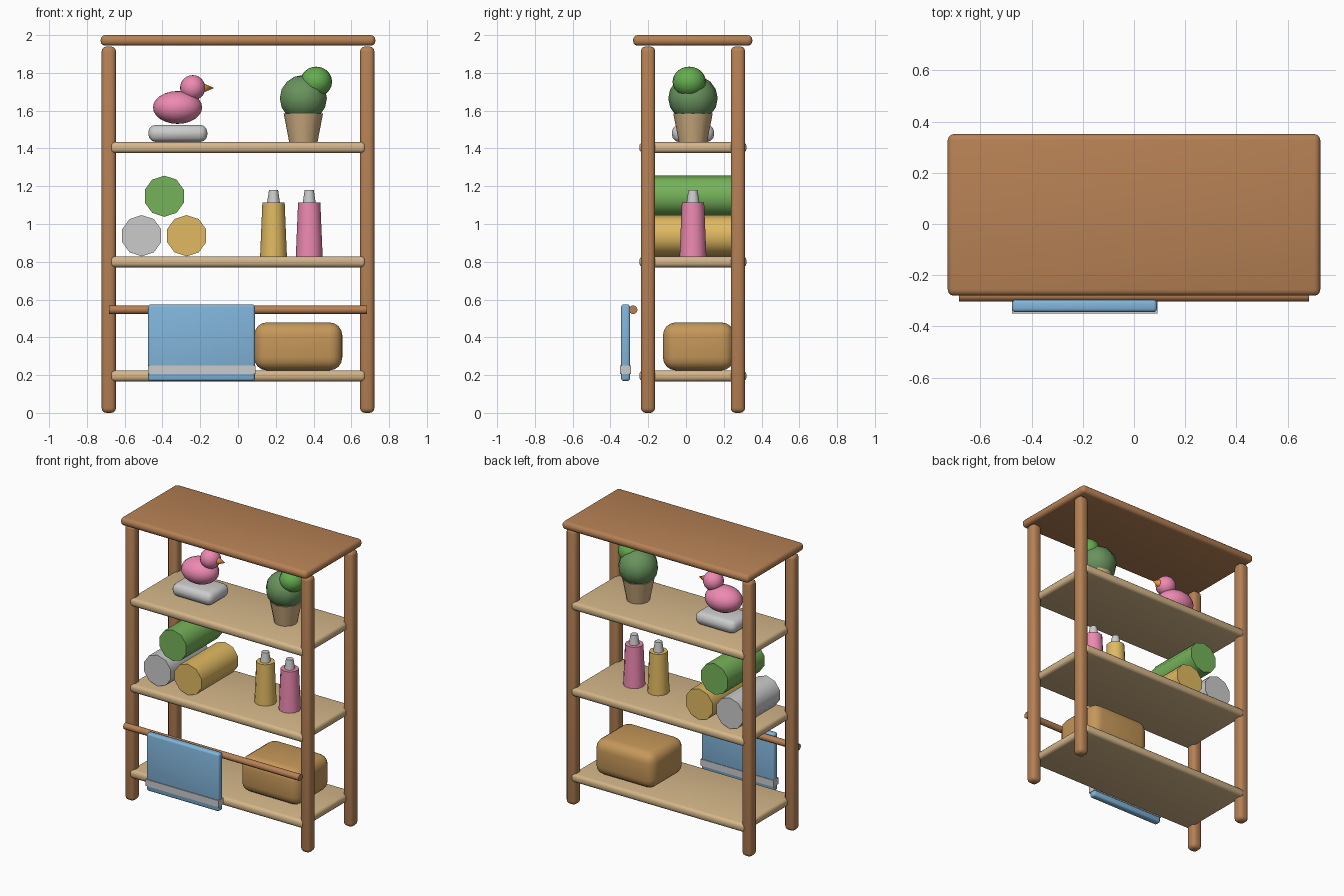
import bpy
from math import radians, pi

if "Cube" in bpy.data.objects:
    bpy.data.objects.remove(bpy.data.objects["Cube"])

YC = 0.037  # depth centre of the rack


def colour(name, r, g, b):
    m = bpy.data.materials.new(name)
    m.diffuse_color = (r, g, b, 1)
    m.use_nodes = True
    m.node_tree.nodes["Principled BSDF"].inputs["Base Color"].default_value = m.diffuse_color
    return m


dark_wood = colour("dark_wood", 0.47, 0.22, 0.09)
light_wood = colour("light_wood", 0.66, 0.47, 0.25)
pink = colour("pink", 0.85, 0.25, 0.44)
orange = colour("orange", 0.85, 0.32, 0.06)
leaf = colour("leaf", 0.14, 0.29, 0.11)
bright_green = colour("bright_green", 0.13, 0.42, 0.08)
clay = colour("clay", 0.62, 0.42, 0.22)
yellow = colour("yellow", 0.75, 0.49, 0.12)
green = colour("green", 0.18, 0.45, 0.10)
blue = colour("blue", 0.22, 0.46, 0.70)
tan = colour("tan", 0.56, 0.31, 0.10)


def finish(name, mat, angle=40):
    o = bpy.context.object
    o.name = name
    if mat:
        o.data.materials.append(mat)
    bpy.ops.object.shade_smooth_by_angle(angle=radians(angle))
    return o


def box(name, x, y, z, mat=None, bevel=0.0, segments=3):
    """Rounded box from (min, max) ranges."""
    bpy.ops.mesh.primitive_cube_add(size=1, location=[(a + b) / 2 for a, b in (x, y, z)])
    bpy.context.object.scale = [b - a for a, b in (x, y, z)]
    bpy.ops.object.transform_apply(location=False, rotation=False, scale=True)
    o = bpy.context.object
    if bevel:
        m = o.modifiers.new("round", 'BEVEL')
        m.width, m.segments = bevel, segments
        bpy.ops.object.modifier_apply(modifier=m.name)
    return finish(name, mat)


def cone(name, loc, r1, r2, depth, mat=None, sides=12, rot=(0, 0, 0)):
    """Tapered cylinder centred on loc."""
    bpy.ops.mesh.primitive_cone_add(vertices=sides, radius1=r1, radius2=r2, depth=depth,
                                    location=loc, rotation=rot)
    return finish(name, mat)


def ball(name, loc, radii, mat, segments=20, rings=12):
    bpy.ops.mesh.primitive_uv_sphere_add(segments=segments, ring_count=rings, radius=1, location=loc)
    bpy.context.object.scale = radii
    bpy.ops.object.transform_apply(location=False, rotation=False, scale=True)
    return finish(name, mat, 60)


# Frame: posts, top board, shelves
for sx, side in ((-1, "left"), (1, "right")):
    for y, end in ((-0.201, "front"), (0.275, "back")):
        x = sx * 0.684
        box(f"{end}_{side}_post", (x - 0.038, x + 0.038), (y - 0.038, y + 0.038),
            (0, 1.94), dark_wood, 0.026)
box("top_board", (-0.727, 0.727), (-0.28, 0.351), (1.944, 2.0), dark_wood, 0.024)
for name, z in (("lower_shelf", 0.196), ("middle_shelf", 0.80), ("upper_shelf", 1.405)):
    box(name, (-0.676, 0.676), (-0.247, 0.32), (z - 0.029, z + 0.029), light_wood, 0.022)

# Towel rail, towel and its trim band
cone("towel_rail", (0, -0.28, 0.546), 0.023, 0.023, 1.365, dark_wood, 10, (0, pi / 2, 0))
box("towel", (-0.476, 0.09), (-0.344, -0.296), (0.169, 0.574), blue, 0.014)
box("towel_trim", (-0.476, 0.092), (-0.35, -0.292), (0.206, 0.252))

# Basket on the lower shelf
box("basket", (0.085, 0.552), (-0.122, 0.255), (0.225, 0.479), tan, 0.068, 4)

# Rolled towels
for name, x, z, mat in (("left_roll", -0.51, 0.938, None), ("right_roll", -0.272, 0.938, yellow),
                        ("top_roll", -0.39, 1.147, green)):
    cone(name, (x, YC, z), 0.109, 0.109, 0.41, mat, 10, (pi / 2, 0, 0))

# Bottles with caps
for name, x, mat in (("yellow_bottle", 0.188, yellow), ("pink_bottle", 0.377, pink)):
    cone(name, (x, YC, 0.971), 0.071, 0.059, 0.286, mat)
    cone(name + "_cap", (x, YC, 1.147), 0.034, 0.024, 0.068)

# Bird ornament on a stone
box("stone", (-0.475, -0.162), (-0.075, 0.149), (1.434, 1.525), None, 0.04)
ball("bird_body", (-0.32, YC, 1.617), (0.13, 0.105, 0.087), pink)
ball("bird_head", (-0.24, YC, 1.721), (0.067, 0.067, 0.067), pink)
cone("bird_beak", (-0.155, YC, 1.72), 0.026, 0, 0.058, orange, 10, (0, pi / 2, 0))

# Potted plant
cone("plant_pot", (0.346, YC, 1.509), 0.075, 0.104, 0.15, clay)
ball("main_foliage", (0.346, YC, 1.665), (0.131, 0.131, 0.124), leaf, 10, 8)
ball("side_foliage", (0.414, 0.017, 1.753), (0.084, 0.088, 0.08), bright_green)
